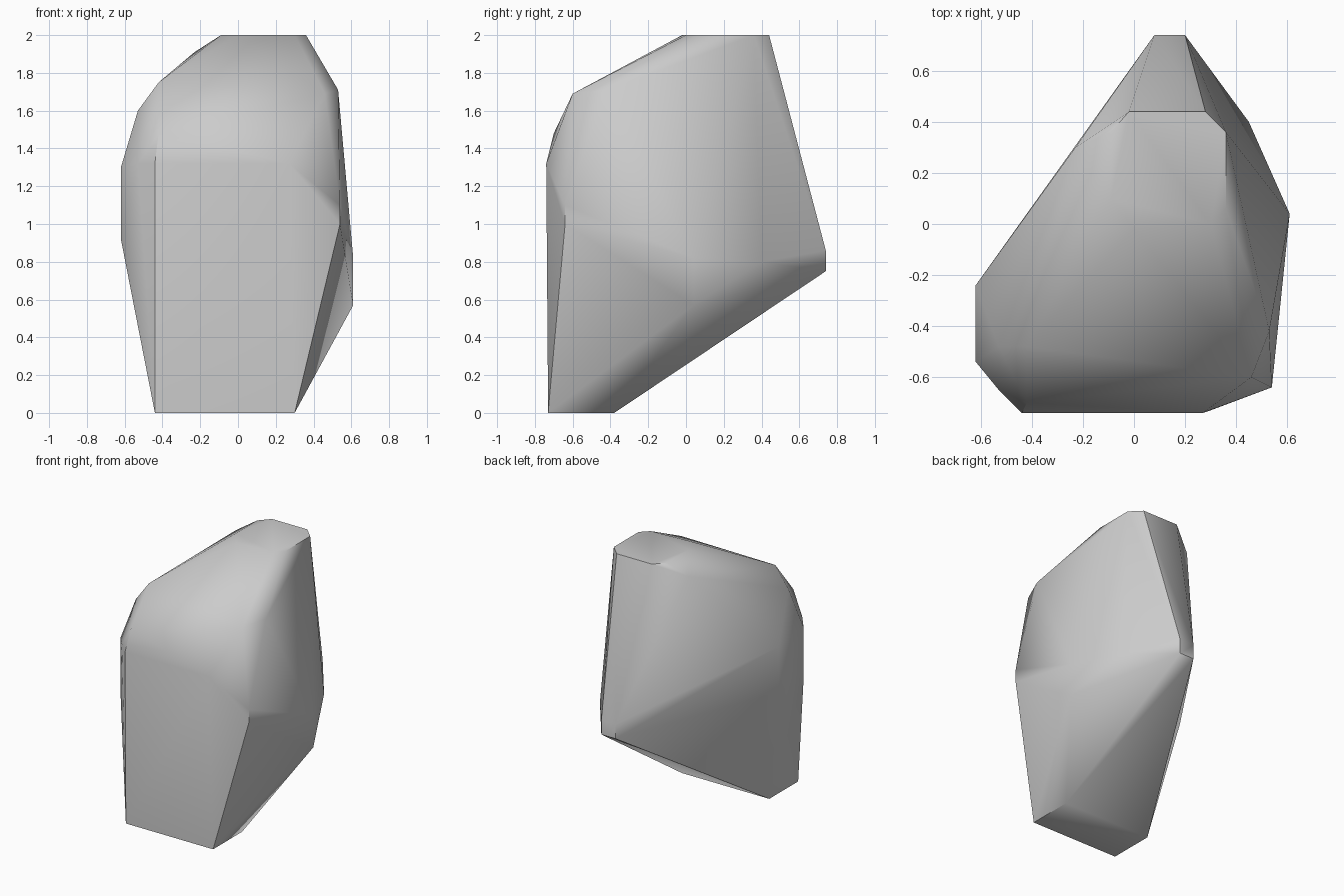
import bpy
import bmesh
import math

# Remove the default object
default_cube = bpy.data.objects.get("Cube")
if default_cube:
    bpy.data.objects.remove(default_cube, do_unlink=True)


def level(height, outline):
    """Corners that share one height."""
    return [(x, y, height) for x, y in outline]


def column(x, y, *heights):
    """Corners stacked above each other."""
    return [(x, y, height) for height in heights]


def make_material(name, value):
    material = bpy.data.materials.new(name)
    material.use_nodes = True
    colour = (value, value, value, 1)
    material.diffuse_color = colour
    shader = material.node_tree.nodes["Principled BSDF"]
    shader.inputs["Base Color"].default_value = colour
    return material


def make_convex_stone(name, corners, material):
    """Wrap a convex shell around the corners."""
    bm = bmesh.new()
    for corner in corners:
        bm.verts.new(corner)
    hull = bmesh.ops.convex_hull(bm, input=bm.verts[:])
    # Drop any corner that ended up inside the shell
    loose = [v for v in bm.verts if not v.link_faces]
    bmesh.ops.delete(bm, geom=loose, context="VERTS")
    # Merge triangles that lie in one plane
    bmesh.ops.dissolve_limit(bm, angle_limit=math.radians(1),
                             verts=bm.verts[:], edges=bm.edges[:])
    bmesh.ops.recalc_face_normals(bm, faces=bm.faces[:])
    mesh = bpy.data.meshes.new(name)
    bm.to_mesh(mesh)
    bm.free()
    mesh.materials.append(material)
    stone = bpy.data.objects.new(name, mesh)
    bpy.context.collection.objects.link(stone)
    return stone


# Flat foot and flat crown
foot = level(0, [(-.44, -.73), (.3, -.73), (.3, -.38), (-.44, -.38)])
crown = level(2, [(-.02, .44), (.28, .44), (.36, .36), (.36, .06),
                  (.3, 0), (0, -.02), (-.09, .1), (-.09, .36)])

# Narrow overhanging back edge
back_edge = column(.08, .74, .75, .86) + column(.2, .74, .75, .86)

# Bulging sides
left_side = (column(.61, .04, .57, .82) + column(.45, .4, .8)
             + column(.54, -.64, 1, 1.1))
right_side = column(-.62, -.54, .92, 1.3) + column(-.62, -.24, .92, 1.27)

# Front face top and the worn shoulders above it
front_top = level(1.32, [(-.44, -.74), (.27, -.74), (-.53, -.65)])
shoulders = [(-.42, -.7, 1.48), (-.53, -.48, 1.6), (-.42, -.48, 1.75),
             (.46, -.6, 1.69), (.53, -.42, 1.71), (-.23, .3, 1.91)]

stone_grey = make_material("stone grey", .6)
rock = make_convex_stone(
    "rock",
    foot + crown + back_edge + left_side + right_side + front_top + shoulders,
    stone_grey)

# Soft worn edges, with the steep breaks kept crisp
bpy.ops.object.select_all(action="DESELECT")
rock.select_set(True)
bpy.context.view_layer.objects.active = rock
bpy.ops.object.shade_smooth_by_angle(angle=math.radians(42))
